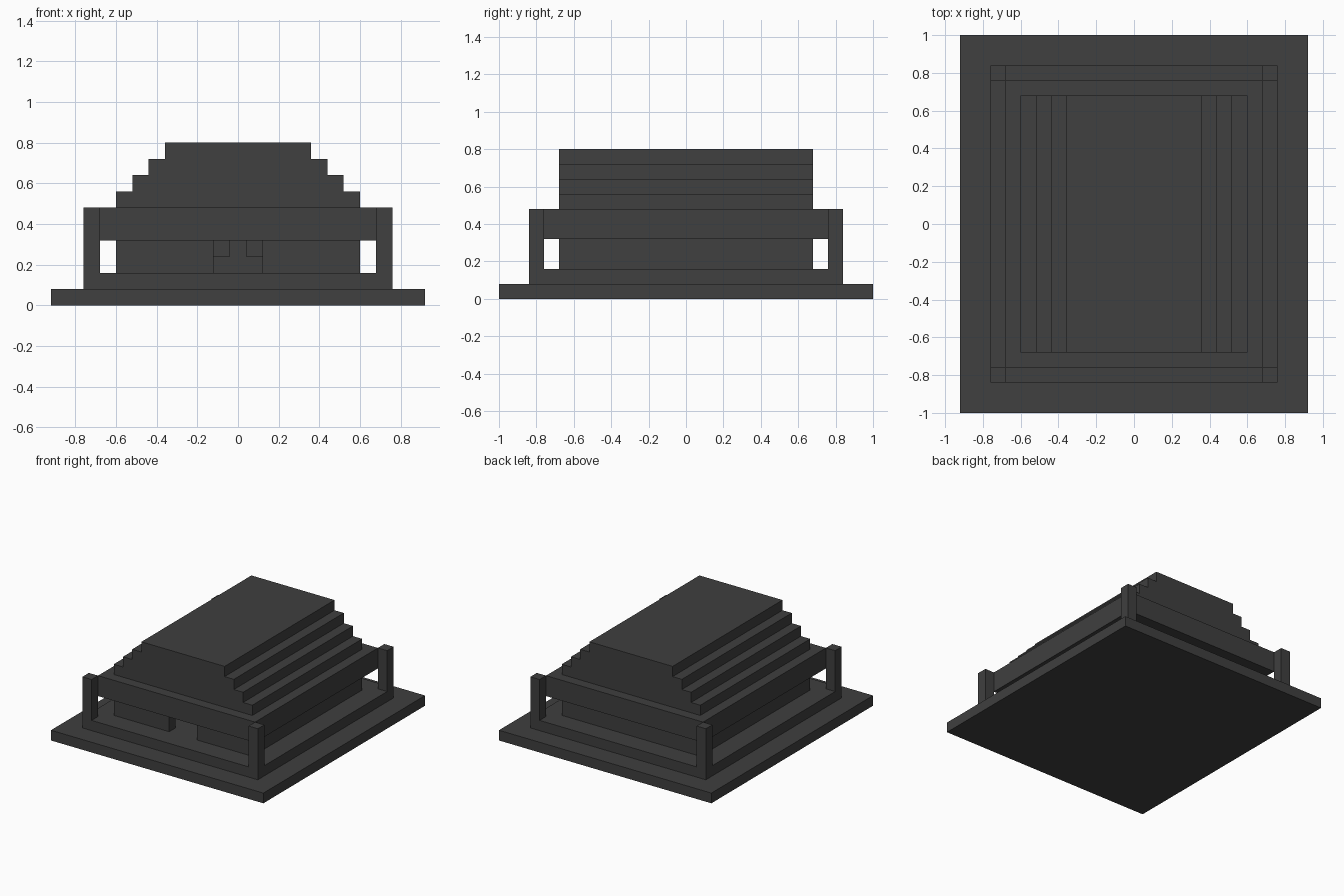
import bpy
import bmesh

cube = bpy.data.objects.get("Cube")
if cube:
    bpy.data.objects.remove(cube, do_unlink=True)

U = 0.08  # block size; all dimensions below are in blocks

stone = bpy.data.materials.new("dark_grey_stone")
stone.use_nodes = True
COLOUR = (0.05, 0.05, 0.05, 1)
stone.diffuse_color = COLOUR
stone.node_tree.nodes["Principled BSDF"].inputs["Base Color"].default_value = COLOUR


def prism(name, outline, y0, y1):
    """Extrude an (x, z) outline along y."""
    bm = bmesh.new()
    face = bm.faces.new([bm.verts.new((x * U, y0 * U, z * U)) for x, z in outline])
    side = bmesh.ops.extrude_face_region(bm, geom=[face])["geom"]
    verts = [v for v in side if isinstance(v, bmesh.types.BMVert)]
    bmesh.ops.translate(bm, verts=verts, vec=(0, (y1 - y0) * U, 0))
    bmesh.ops.recalc_face_normals(bm, faces=bm.faces)
    mesh = bpy.data.meshes.new(name)
    bm.to_mesh(mesh)
    bm.free()
    mesh.materials.append(stone)
    obj = bpy.data.objects.new(name, mesh)
    bpy.context.collection.objects.link(obj)
    return obj


def box(name, x0, x1, y0, y1, z0, z1):
    return prism(name, [(x0, z0), (x1, z0), (x1, z1), (x0, z1)], y0, y1)


# Ground slab and raised floor
box("ground_slab", -11.5, 11.5, -12.5, 12.5, 0, 1)
box("raised_floor", -9.5, 9.5, -10.5, 10.5, 1, 2)

# Corner posts
for sx, side in ((-1, "right"), (1, "left")):
    for sy, end in ((-1, "front"), (1, "back")):
        box(f"{end}_{side}_post", *sorted((sx * 8.5, sx * 9.5)),
            *sorted((sy * 9.5, sy * 10.5)), 2, 6)

# Hollow room: back wall, side walls, front walls beside the doorway
box("back_wall", -7.5, 7.5, 7.5, 8.5, 2, 4)
for s, side in ((-1, "right"), (1, "left")):
    box(f"{side}_wall", *sorted((s * 6.5, s * 7.5)), -7.5, 7.5, 2, 4)
    box(f"front_{side}_wall", *sorted((s * 1.5, s * 7.5)), -8.5, -7.5, 2, 4)
    # Small bracket under the ceiling inside the doorway
    box(f"{side}_door_bracket", *sorted((s * 0.5, s * 1.5)), -6.5, -5.5, 3, 4)

# Thick eave slab between the posts
box("eave_slab", -8.5, 8.5, -9.5, 9.5, 4, 6)

# Stepped roof profile run from front to back
half = []
for step in range(4):
    half += [(7.5 - step, 6 + step), (7.5 - step, 7 + step)]
prism("stepped_roof", half + [(-x, z) for x, z in reversed(half)], -8.5, 8.5)
